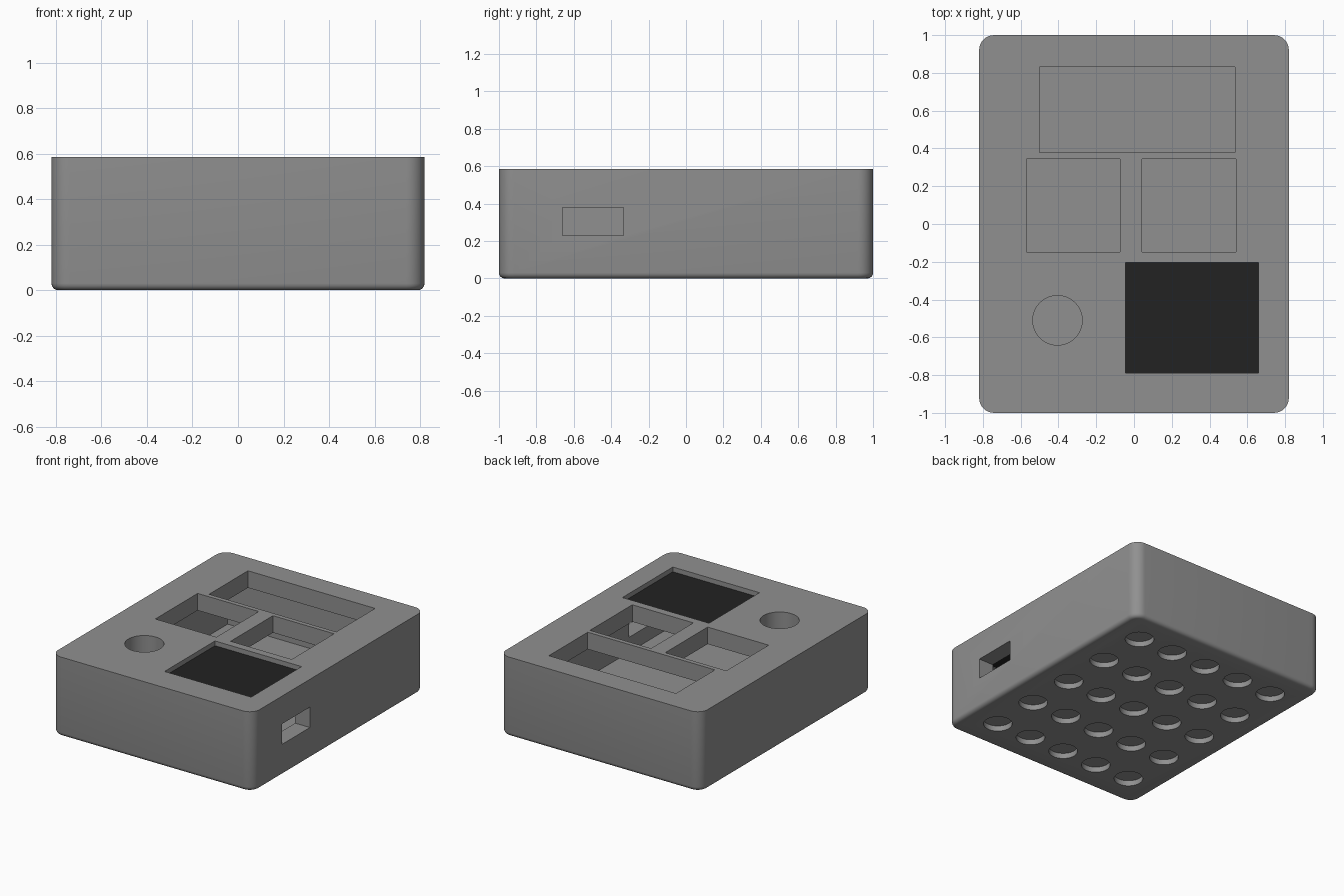
import bpy, bmesh, math

if "Cube" in bpy.data.objects:
    bpy.data.objects.remove(bpy.data.objects["Cube"])

W, L, H = 1.64, 2.0, 0.585      # outer size
WALL = 0.12                     # shell thickness


def material(name, v):
    m = bpy.data.materials.new(name)
    m.diffuse_color = (v, v, v, 1)
    m.use_nodes = True
    m.node_tree.nodes["Principled BSDF"].inputs["Base Color"].default_value = m.diffuse_color
    return m


grey = material("mid_grey", 0.28)
black = material("near_black", 0.016)


def finish(name, bm, mat):
    bmesh.ops.recalc_face_normals(bm, faces=bm.faces)
    me = bpy.data.meshes.new(name)
    bm.to_mesh(me)
    bm.free()
    me.materials.append(mat)
    ob = bpy.data.objects.new(name, me)
    bpy.context.collection.objects.link(ob)
    return ob


def box_bm(x0, x1, y0, y1, z0, z1):
    bm = bmesh.new()
    bmesh.ops.create_cube(bm, size=1)
    for v in bm.verts:
        v.co.x = x1 if v.co.x > 0 else x0
        v.co.y = y1 if v.co.y > 0 else y0
        v.co.z = z1 if v.co.z > 0 else z0
    return bm


def box(name, *b, mat=grey):
    return finish(name, box_bm(*b), mat)


def cylinder(name, x, y, r, z0, z1, n):
    bm = bmesh.new()
    bmesh.ops.create_cone(bm, cap_ends=True, segments=n, radius1=r, radius2=r, depth=z1 - z0)
    bmesh.ops.translate(bm, verts=bm.verts, vec=(x, y, (z0 + z1) / 2))
    return finish(name, bm, grey)


# Case: rounded vertical corners and softened bottom rim
bm = box_bm(-W / 2, W / 2, -L / 2, L / 2, 0, H)
upright = [e for e in bm.edges if abs(e.verts[0].co.z - e.verts[1].co.z) > 0.1]
bmesh.ops.bevel(bm, geom=upright, offset=0.08, segments=8, profile=0.5, affect='EDGES')
rim = [e for e in bm.edges if all(v.co.z < 1e-4 for v in e.verts)]
bmesh.ops.bevel(bm, geom=rim, offset=0.03, segments=4, profile=0.5, affect='EDGES')
case = finish("case", bm, grey)

# Hollow interior, top windows, round opening and side port
cutters = [
    box("cavity", -W / 2 + WALL, W / 2 - WALL, -L / 2 + WALL, L / 2 - WALL, WALL, H - 0.125),
    box("wide_window", -0.50, 0.535, 0.378, 0.83, 0.3, 0.8),
    box("left_window", -0.57, -0.073, -0.147, 0.345, 0.3, 0.8),
    box("right_window", 0.043, 0.54, -0.147, 0.345, 0.3, 0.8),
    box("screen_window", -0.045, 0.66, -0.79, -0.203, 0.3, 0.8),
    box("side_port", 0.6, 0.95, -0.66, -0.335, 0.23, 0.38),
    cylinder("round_opening", -0.405, -0.51, 0.131, 0.3, 0.8, 48),
]

# Five by five shallow sockets under the base
for i in range(-2, 3):
    for j in range(-2, 3):
        cutters.append(cylinder("base_socket", i * 0.29, j * 0.375, 0.098, -0.1, 0.04, 32))

for c in cutters:
    c.hide_render = True
    mod = case.modifiers.new(c.name, 'BOOLEAN')
    mod.operation = 'DIFFERENCE'
    mod.solver = 'EXACT'
    mod.object = c

# Bake the cuts, then discard the cutters
dg = bpy.context.evaluated_depsgraph_get()
cut_mesh = bpy.data.meshes.new_from_object(case.evaluated_get(dg))
case.modifiers.clear()
case.data = cut_mesh
for c in cutters:
    bpy.data.objects.remove(c)

# Screen panel sitting just below the top face
box("screen", -0.045, 0.66, -0.79, -0.203, H - 0.12, H - 0.035, mat=black)

bpy.ops.object.select_all(action='DESELECT')
case.select_set(True)
bpy.context.view_layer.objects.active = case
bpy.ops.object.shade_smooth_by_angle(angle=math.radians(30))
